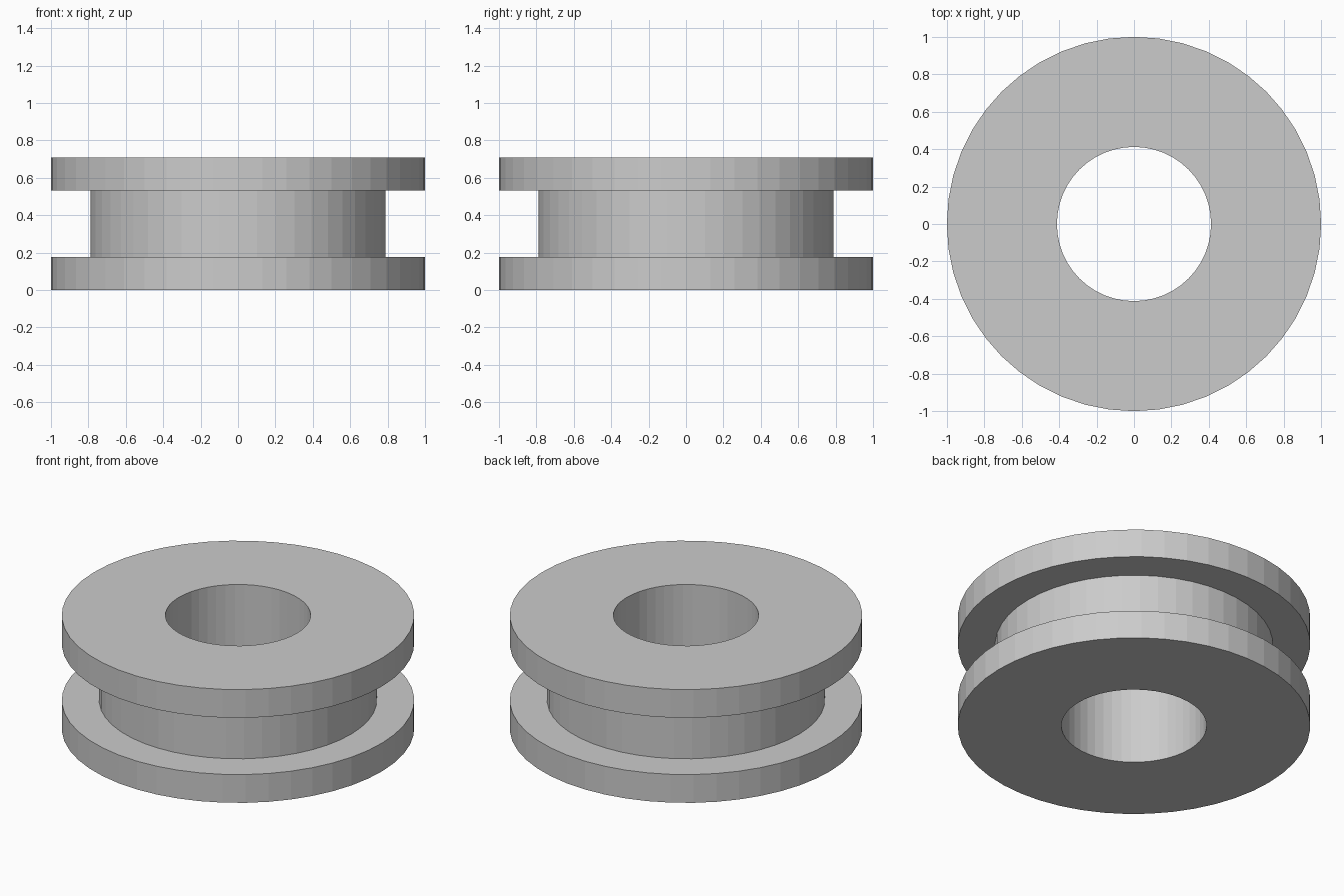
import bpy, bmesh
from math import cos, sin, tau

if "Cube" in bpy.data.objects:
    bpy.data.objects.remove(bpy.data.objects["Cube"])

SEGMENTS = 48
BORE, HUB, RIM = 0.412, 0.788, 1.0
Z_LOW, Z_HIGH, HEIGHT = 0.177, 0.532, 0.709


def lathe(name, profile):
    """Revolve a closed (radius, z) profile around the z axis."""
    bm = bmesh.new()
    rings = []
    for i in range(SEGMENTS):
        a = tau * i / SEGMENTS
        rings.append([bm.verts.new((r * cos(a), r * sin(a), z)) for r, z in profile])
    n = len(profile)
    for i in range(SEGMENTS):
        r0, r1 = rings[i], rings[(i + 1) % SEGMENTS]
        for j in range(n):
            k = (j + 1) % n
            bm.faces.new((r0[j], r1[j], r1[k], r0[k]))
    bmesh.ops.recalc_face_normals(bm, faces=bm.faces)
    mesh = bpy.data.meshes.new(name)
    bm.to_mesh(mesh)
    bm.free()
    obj = bpy.data.objects.new(name, mesh)
    bpy.context.collection.objects.link(obj)
    return obj


# Grooved ring: two wide flanges, a recessed hub and a straight bore
lathe("grooved_ring", [
    (BORE, 0), (RIM, 0), (RIM, Z_LOW), (HUB, Z_LOW),
    (HUB, Z_HIGH), (RIM, Z_HIGH), (RIM, HEIGHT), (BORE, HEIGHT),
])
